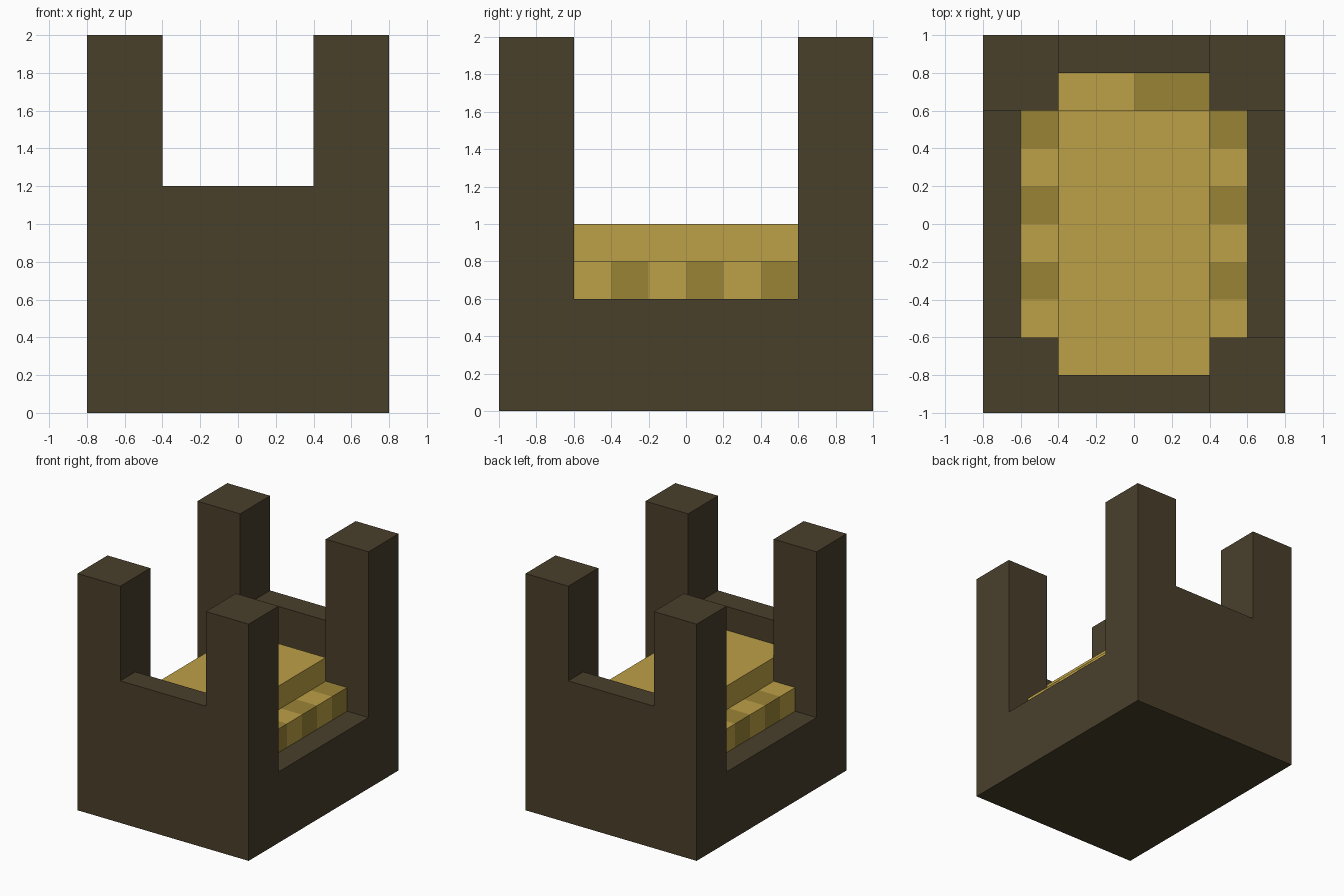
import bpy

cube = bpy.data.objects.get("Cube")
if cube:
    bpy.data.objects.remove(cube, do_unlink=True)


def make_material(name, rgb):
    mat = bpy.data.materials.new(name)
    mat.use_nodes = True
    color = (*rgb, 1)
    mat.diffuse_color = color
    mat.node_tree.nodes["Principled BSDF"].inputs["Base Color"].default_value = color
    return mat


wood = make_material("dark wood", (0.067, 0.050, 0.024))
gold = make_material("light gold", (0.503, 0.352, 0.061))
dark_gold = make_material("dark gold", (0.323, 0.227, 0.037))


def box(name, x, y, z, mat):
    """Flat-shaded box spanning the given (low, high) ranges."""
    spans = [sorted(r) for r in (x, y, z)]
    bpy.ops.mesh.primitive_cube_add(size=1, location=[(a + b) / 2 for a, b in spans])
    obj = bpy.context.object
    obj.name = name
    obj.scale = [b - a for a, b in spans]
    bpy.ops.object.transform_apply(location=False, rotation=False, scale=True)
    obj.data.materials.append(mat)
    return obj


# Solid lower body
box("base", (-0.8, 0.8), (-1, 1), (0, 0.6), wood)

# Corner posts and end walls
for end, sy in (("front", -1), ("back", 1)):
    for side, sx in (("right", -1), ("left", 1)):
        box(f"{end}_{side}_post", (0.4 * sx, 0.8 * sx), (0.6 * sy, sy), (0.6, 2), wood)
    box(f"{end}_wall", (-0.4, 0.4), (0.8 * sy, sy), (0.6, 1.2), wood)

# Raised centre slab
box("centre_slab", (-0.4, 0.4), (-0.8, 0.6), (0.6, 1), gold)

# Lower step at the back, split into two tones
box("back_step_right", (-0.4, 0), (0.6, 0.8), (0.6, 0.8), gold)
box("back_step_left", (0, 0.4), (0.6, 0.8), (0.6, 0.8), dark_gold)

# Alternating blocks along both sides
for side, sx in (("right", -1), ("left", 1)):
    for i in range(6):
        y = -0.6 + 0.2 * i
        box(f"{side}_block_{i + 1}", (0.4 * sx, 0.6 * sx), (y, y + 0.2), (0.6, 0.8),
            dark_gold if i % 2 else gold)
